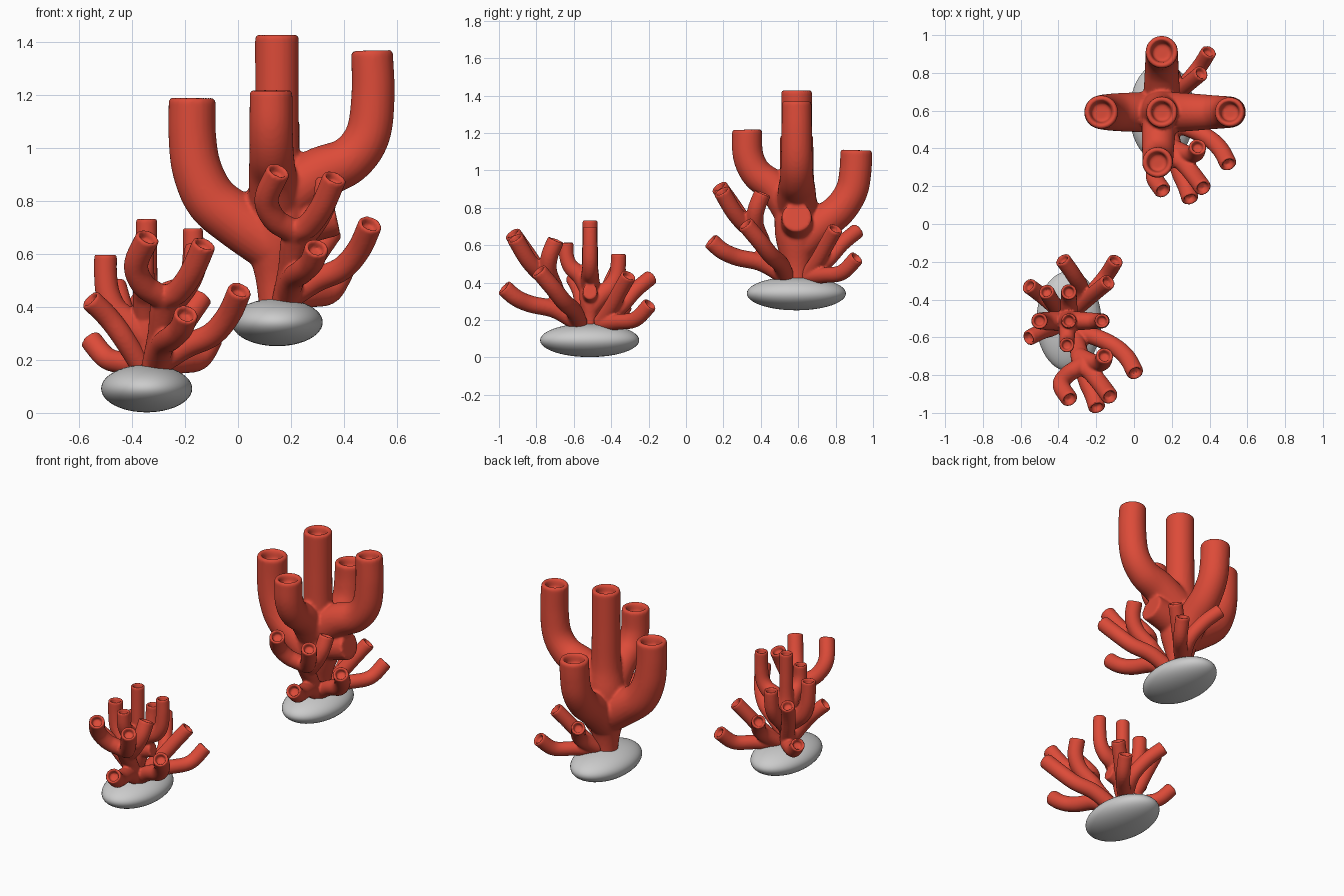
import bpy, bmesh, math
from mathutils import Vector, Matrix

if "Cube" in bpy.data.objects:
    bpy.data.objects.remove(bpy.data.objects["Cube"])

red = bpy.data.materials.new("coral_red")
red.diffuse_color = (0.72, 0.07, 0.04, 1)
red.use_nodes = True
red.node_tree.nodes["Principled BSDF"].inputs["Base Color"].default_value = red.diffuse_color


def spline(pts, steps=7):
    """Smooth path through points holding (x, y, z, radius)."""
    p = [Vector(q) for q in pts]
    p = [p[0] * 2 - p[1]] + p + [p[-1] * 2 - p[-2]]
    out = []
    for i in range(1, len(p) - 2):
        a, b, c, d = p[i - 1:i + 3]
        for s in range(steps):
            t = s / steps
            out.append(0.5 * (2 * b + (c - a) * t + (2 * a - 5 * b + 4 * c - d) * t * t
                              + (3 * b - a - 3 * c + d) * t ** 3))
    return out + [p[-2]]


def tube(bm, pts, cup=True, n=24):
    """Swept round branch whose open end is a shallow cup."""
    path = spline(pts)
    cs = [(q.to_3d() if len(q) == 3 else Vector(q[:3]), q[3]) for q in path]
    tan = [(cs[min(i + 1, len(cs) - 1)][0] - cs[max(i - 1, 0)][0]).normalized() for i in range(len(cs))]
    rings = [(c, r, t) for (c, r), t in zip(cs, tan)]
    if cup:
        c, r, t = rings[-1]
        rings[-1] = (c - t * r * 0.12, r, t)
        rings += [(c, r * 0.9, t), (c, r * 0.74, t),
                  (c - t * r * 0.2, r * 0.64, t), (c - t * r * 0.7, r * 0.58, t)]
    u = tan[0].orthogonal().normalized()
    prev = None
    for k, (c, r, t) in enumerate(rings):
        u = (u - t * u.dot(t)).normalized()
        w = t.cross(u)
        ring = [bm.verts.new(c + r * (math.cos(a) * u + math.sin(a) * w))
                for a in (2 * math.pi * j / n for j in range(n))]
        if prev:
            for j in range(n):
                bm.faces.new((prev[j], prev[(j + 1) % n], ring[(j + 1) % n], ring[j]))
        else:
            bm.faces.new(ring[::-1])
        prev = ring
    bm.faces.new(prev)


def coral(name, branches, voxel, matrix=Matrix(), stubs=()):
    """Fuse branches into one smoothly blended body."""
    bm = bmesh.new()
    for b in branches:
        tube(bm, b)
    for b in stubs:
        tube(bm, b, cup=False)
    bm.transform(matrix)
    me = bpy.data.meshes.new(name)
    bm.to_mesh(me)
    bm.free()
    me.materials.append(red)
    ob = bpy.data.objects.new(name, me)
    bpy.context.collection.objects.link(ob)
    m = ob.modifiers.new("fuse", 'REMESH')
    m.mode = 'VOXEL'
    m.voxel_size = voxel
    m.use_smooth_shade = True
    s = ob.modifiers.new("blend", 'SMOOTH')
    s.factor = 0.5
    s.iterations = 5
    return ob


def rock(name, loc):
    bpy.ops.mesh.primitive_uv_sphere_add(segments=48, ring_count=24, radius=1, location=loc)
    ob = bpy.context.object
    ob.name = name
    ob.scale = (0.172, 0.265, 0.09)
    bpy.ops.object.shade_smooth()


# tall coral: trunk and four upturned arms (large group position)
X, Y = 0.147, 0.592
tall = [
    [(X, Y, .38, .066), (X, Y, .5, .08), (X, Y, .65, .115), (X, Y, .8, .115), (X, Y, .95, .088),
     (X, Y, 1.15, .083), (X, Y, 1.43, .083)],
    [(.13, Y, .64, .11), (0, Y, .725, .105), (-.1, Y, .805, .1), (-.155, Y, .92, .094),
     (-.173, Y, 1.05, .09), (-.173, Y, 1.19, .089)],
    [(.15, Y, .80, .11), (.3, Y, .90, .1), (.42, Y, .955, .09), (.49, Y, 1.05, .085),
     (.51, Y, 1.2, .082), (.506, Y, 1.37, .079)],
    [(.14, .58, .76, .1), (.13, .48, .9, .09), (.127, .38, .98, .084), (.125, .332, 1.08, .082),
     (.125, .326, 1.22, .081)],
    [(X, .6, .6, .1), (X, .72, .71, .095), (X, .82, .79, .09), (X, .885, .89, .087),
     (X, .906, 1.0, .086), (X, .911, 1.11, .086)],
]
# short cut-off side limb
limb = [[(.15, Y, .69, .085), (.26, Y, .725, .085), (.37, Y, .75, .08)]]
coral("large_tall_coral", tall, .009, stubs=limb)
shrink = (Matrix.Translation((-.345, -.513, .17)) @ Matrix.Diagonal((.485, .48, .557, 1))
          @ Matrix.Translation((-X, -Y, -.42)))
coral("small_tall_coral", tall, .006, shrink, stubs=limb)


# low branching corals (small group position)
def even(pts, r=.046):
    return [(*p, r) for p in pts]


fork = (-.28, -.74, .42)
front = [even(b) for b in (
    [(-.32, -.57, .17), (-.295, -.66, .3), fork, (-.355, -.80, .48), (-.385, -.855, .56), (-.34, -.93, .665)],
    [(-.295, -.66, .3), fork, (-.225, -.79, .46), (-.175, -.85, .53), (-.127, -.915, .64)],
    [(-.29, -.70, .37), (-.21, -.735, .46), (-.168, -.73, .54), (-.155, -.695, .63)],
    [(-.31, -.57, .18), (-.285, -.7, .255), (-.25, -.83, .285), (-.215, -.91, .32), (-.195, -.975, .375)],
    [(-.31, -.57, .18), (-.2, -.60, .25), (-.1, -.65, .295), (-.035, -.71, .37), (.008, -.79, .465)],
)]
back = [even(b, .042) for b in (
    [(-.32, -.46, .18), (-.22, -.36, .19), (-.145, -.27, .205), (-.095, -.19, .285)],
    [(-.32, -.46, .18), (-.25, -.40, .27), (-.19, -.35, .36), (-.135, -.305, .44)],
    [(-.32, -.46, .18), (-.28, -.35, .27), (-.32, -.27, .36), (-.38, -.185, .43)],
)]
left = [even(b, .042) for b in (
    [(-.36, -.51, .17), (-.43, -.55, .28), (-.49, -.57, .36), (-.56, -.605, .43)],
    [(-.36, -.49, .18), (-.44, -.42, .19), (-.5, -.37, .21), (-.56, -.325, .28)],
    [(-.36, -.49, .17), (-.41, -.44, .3), (-.44, -.40, .4), (-.465, -.355, .49)],
)]
shift = Matrix.Translation((.493, 1.105, .25))
for size, mat in (("small", Matrix()), ("large", shift)):
    coral(size + "_front_coral", front, .007, mat)
    coral(size + "_back_coral", back, .007, mat)
coral("small_left_coral", left, .007)

# base rocks
rock("small_rock", (-.345, -.515, .092))
rock("large_rock", (.148, .59, .342))
